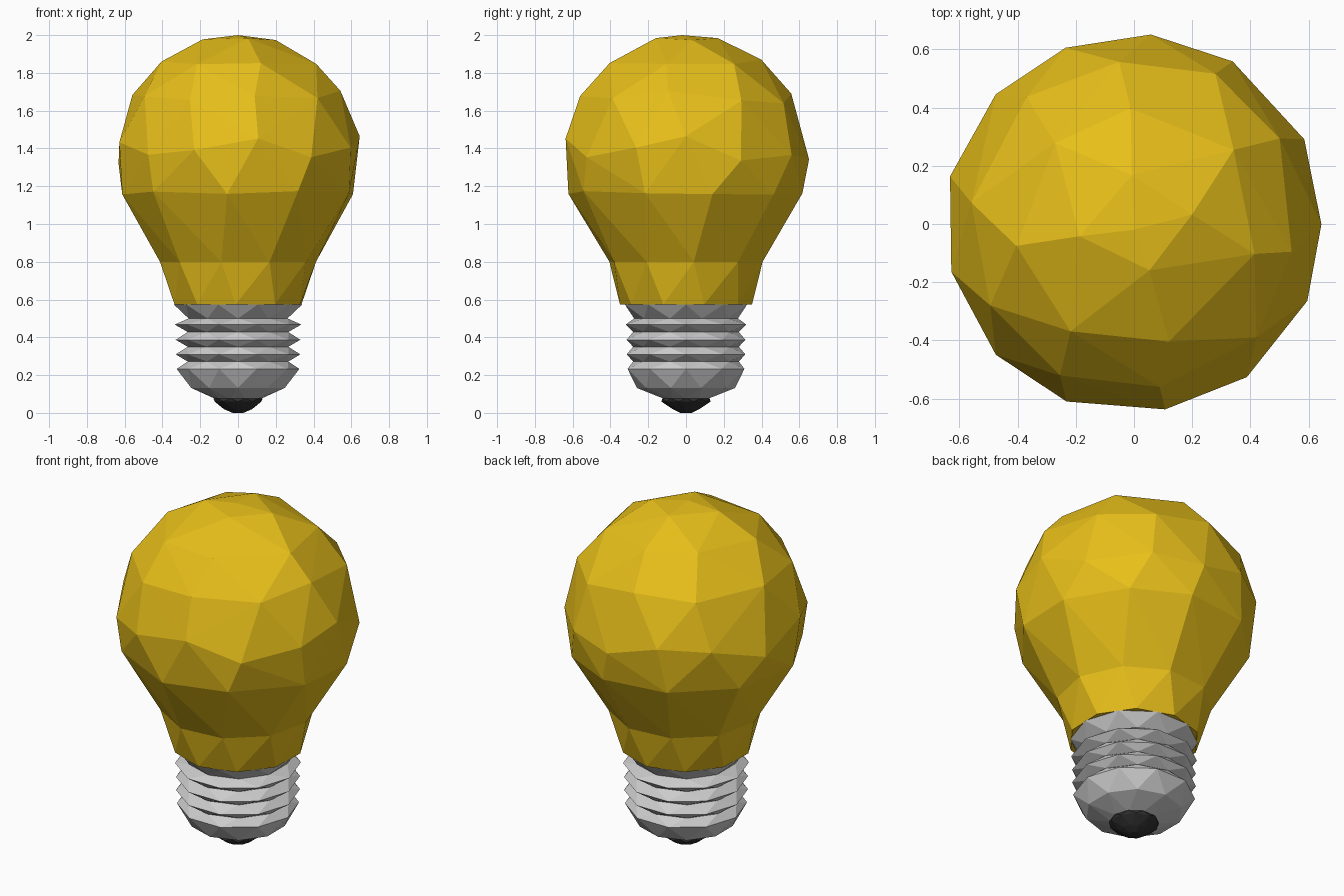
import bpy, bmesh, math, random

if "Cube" in bpy.data.objects:
    bpy.data.objects.remove(bpy.data.objects["Cube"])

random.seed(7)


def finish(name, bm, color=None):
    bmesh.ops.recalc_face_normals(bm, faces=bm.faces[:])
    me = bpy.data.meshes.new(name)
    bm.to_mesh(me)
    bm.free()
    ob = bpy.data.objects.new(name, me)
    bpy.context.collection.objects.link(ob)
    if color:
        mat = bpy.data.materials.new(name + "_color")
        mat.diffuse_color = color
        mat.use_nodes = True
        mat.node_tree.nodes["Principled BSDF"].inputs["Base Color"].default_value = mat.diffuse_color
        me.materials.append(mat)
    return ob


def ring(bm, r, z, n, turn):
    return [bm.verts.new((r * math.cos(turn + math.tau * i / n),
                          r * math.sin(turn + math.tau * i / n), z)) for i in range(n)]


def bridge(bm, a, b):
    n = len(a)
    for i in range(n):
        j = (i + 1) % n
        bm.faces.new((a[i], a[j], b[i]))
        bm.faces.new((a[j], b[j], b[i]))


def faceted_turning(name, profile, n, color=None):
    """Stack of rings, each turned half a step, joined by triangles."""
    bm = bmesh.new()
    rings = [ring(bm, r, z, n, k * math.pi / n) for k, (r, z) in enumerate(profile)]
    for a, b in zip(rings, rings[1:]):
        bridge(bm, a, b)
    bm.faces.new(rings[0])
    bm.faces.new(rings[-1])
    return finish(name, bm, color)


# Glass globe: irregular points on a sphere, wrapped together with the neck ring
SIDES = 10
CZ, R = 1.352, 0.654
bm = bmesh.new()
neck = ring(bm, 0.415, 0.8, SIDES, 0.1)
for z, n, jz in [(1.165, 10, 0.01), (1.40, 13, 0.09), (1.67, 10, 0.04),
                 (1.865, 7, 0.02), (1.978, 4, 0.008)]:
    start = random.random()
    for i in range(n):
        zz = z + random.uniform(-jz, jz)
        a = math.tau * (i + start + random.uniform(-0.12, 0.12)) / n
        r = math.sqrt(R * R - (zz - CZ) ** 2)
        bm.verts.new((r * math.cos(a), r * math.sin(a), zz))
bm.verts.new((0.0, -0.02, 2.0))
bmesh.ops.convex_hull(bm, input=bm.verts[:])
floor = [f for f in bm.faces if all(v.co.z < 0.81 for v in f.verts)]
bmesh.ops.delete(bm, geom=floor, context='FACES')

# Glass neck
collar = ring(bm, 0.35, 0.575, SIDES, 0.28)
bridge(bm, neck, collar)
bm.faces.new(collar)
finish("glass_bulb", bm, (0.8, 0.52, 0.01, 1))

# Threaded metal base
faceted_turning("screw_base", [
    (0.34, 0.574), (0.275, 0.50), (0.335, 0.468), (0.28, 0.428), (0.33, 0.387),
    (0.28, 0.35), (0.33, 0.31), (0.28, 0.272), (0.325, 0.233), (0.26, 0.132),
    (0.12, 0.074)], 10)

# Dark contact tip
faceted_turning("contact_tip", [
    (0.132, 0.077), (0.13, 0.06), (0.075, 0.02), (0.03, 0.0)], 10,
    (0.03, 0.03, 0.03, 1))
